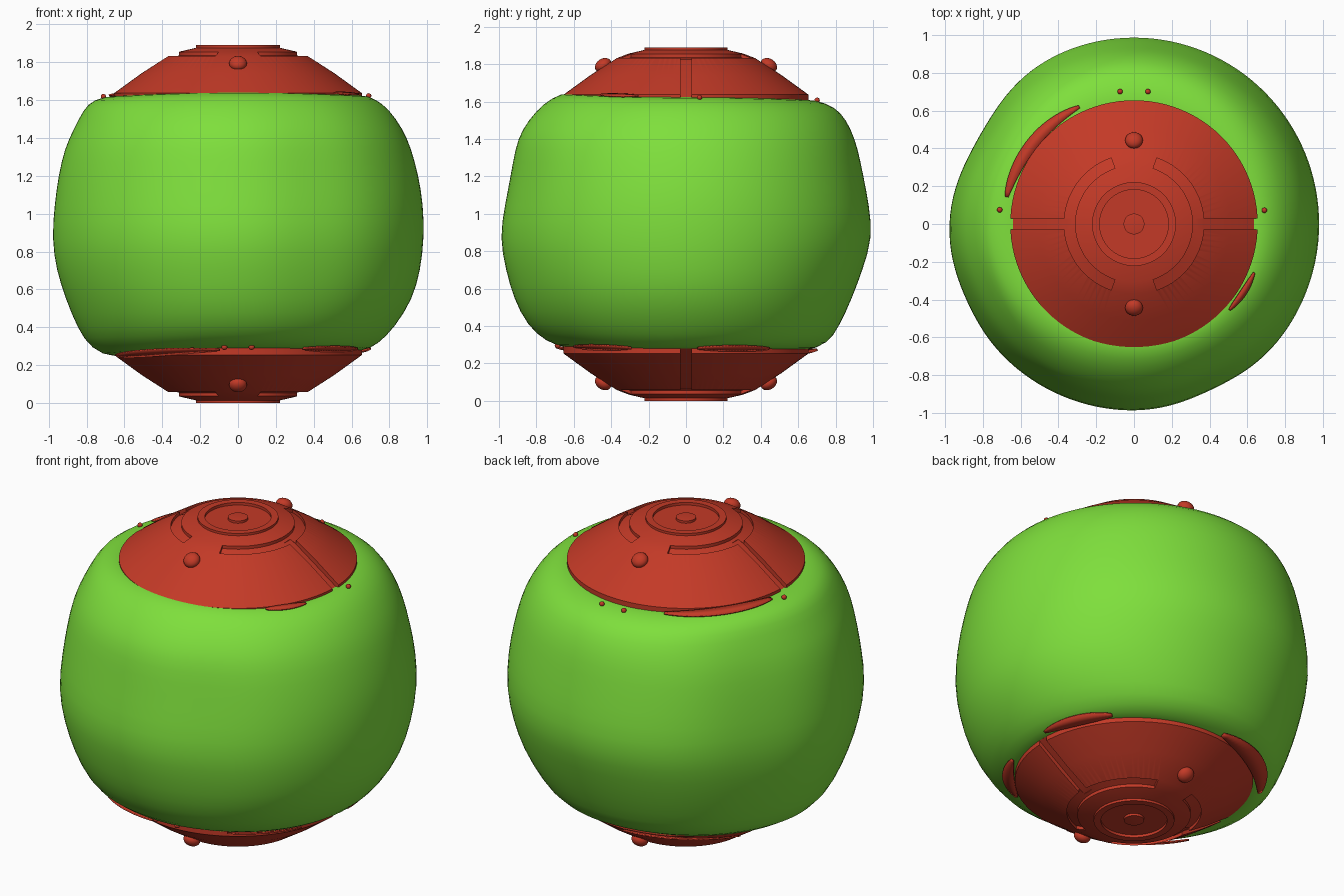
import bpy, bmesh, math
from mathutils import Vector

if "Cube" in bpy.data.objects:
    bpy.data.objects.remove(bpy.data.objects["Cube"])

H = 1.89          # total height, caps mirror about H / 2


def material(name, rgb):
    m = bpy.data.materials.new(name)
    m.diffuse_color = (*rgb, 1)
    m.use_nodes = True
    m.node_tree.nodes["Principled BSDF"].inputs["Base Color"].default_value = m.diffuse_color
    return m


GREEN = material("leaf green", (0.21, 0.74, 0.045))
RED = material("brick red", (0.55, 0.042, 0.02))


def make(name, verts, faces, mat, smooth=None):
    me = bpy.data.meshes.new(name)
    me.from_pydata([tuple(v) for v in verts], [], faces)
    bm = bmesh.new()
    bm.from_mesh(me)
    bmesh.ops.recalc_face_normals(bm, faces=bm.faces[:])
    bm.to_mesh(me)
    bm.free()
    me.materials.append(mat)
    ob = bpy.data.objects.new(name, me)
    bpy.context.collection.objects.link(ob)
    if smooth:
        bpy.ops.object.select_all(action='DESELECT')
        ob.select_set(True)
        bpy.context.view_layer.objects.active = ob
        bpy.ops.object.shade_smooth_by_angle(angle=math.radians(smooth))
    return ob


def rings(loops, n):
    """Side quads between consecutive rings of n vertices, plus end caps."""
    faces = [(i * n + j, i * n + (j + 1) % n, (i + 1) * n + (j + 1) % n, (i + 1) * n + j)
             for i in range(loops - 1) for j in range(n)]
    return faces + [tuple(range(n)), tuple(range((loops - 1) * n, loops * n))]


def lathe(profile, n):
    verts = [(r * math.cos(j * math.tau / n), r * math.sin(j * math.tau / n), z)
             for r, z in profile for j in range(n)]
    return verts, rings(len(profile), n)


# --- soft lumpy body: four side profiles blended around the axis ---
Z = [0.27, 0.31, 0.40, 0.55, 0.70, 0.87, 1.05, 1.20, 1.35, 1.45, 1.55, 1.605, 1.635]
SIDES = [  # right, back, left, front
    [.66, .74, .83, .925, .965, .985, .98, .955, .915, .87, .80, .73, .65],
    [.63, .76, .82, .89, .945, 1.0, .98, .95, .92, .885, .83, .75, .65],
    [.65, .78, .85, .915, .965, .99, .975, .955, .92, .87, .82, .77, .65],
    [.64, .75, .85, .925, .965, 1.0, .97, .94, .915, .88, .80, .72, .62],
]
LOW = [0.0, -0.01, -0.04, 0.01]     # height shift of the lower lip
HIGH = [0.0, -0.02, -0.005, 0.025]  # height shift of the upper lip


def blend(vals, a):
    q = (a / (math.pi / 2)) % 4
    i = int(q)
    t = (1 - math.cos((q - i) * math.pi)) / 2
    return vals[i] * (1 - t) + vals[(i + 1) % 4] * t


def dent(a, centre, width):
    d = (a - math.radians(centre) + math.pi) % math.tau - math.pi
    return math.exp(-(d / math.radians(width)) ** 2)


def body_point(a, s):
    i = min(int(s), len(Z) - 2)
    f = s - i

    def mix(vals):
        return vals[i] * (1 - f) + vals[i + 1] * f
    z = mix(Z)
    r = blend([mix(p) for p in SIDES], a)
    k = 1 - 0.045 * dent(a, 150, 20) - 0.02 * dent(a, 295, 14) - 0.01 * dent(a, 205, 12)
    r *= 1 + (k - 1) * math.sin(math.pi * min(max(s / 12, 0), 1))
    z += blend(LOW, a) * max(0, 1 - s / 2.5) + blend(HIGH, a) * max(0, 1 - (12 - s) / 2.5)
    return Vector((r * math.cos(a), r * math.sin(a), z))


N = 64
pts = [body_point(j * math.tau / N, s) for s in range(13) for j in range(N)]
inner_low = [Vector((p.x * .85, p.y * .85, 0.29)) for p in pts[:N]]
inner_high = [Vector((p.x * .85, p.y * .85, 1.60)) for p in pts[-N:]]
body = make("soft_body", inner_low + pts + inner_high, rings(15, N), GREEN, 180)
sub = body.modifiers.new("rounding", 'SUBSURF')
sub.levels = sub.render_levels = 1


# --- cutters for the arc and radial grooves of the cap ---
def prism(name, section, sweep):
    """Cross-section (r, z) carried through a list of placing functions."""
    n = len(section)
    verts = [place(r, z) for place in sweep for r, z in section]
    ob = make(name, verts, rings(len(sweep), n), RED)
    ob.hide_render = True
    ob.hide_set(True)
    return ob


def turned(a):
    return lambda r, z: (r * math.cos(a), r * math.sin(a), z)


def shifted(sx, y):
    return lambda r, z: (sx * r, y, z)


cutters = []
for sx, mid in ((1, 0), (-1, math.pi)):
    sweep = [turned(mid + math.radians(-71 + 142 * i / 32)) for i in range(33)]
    cutters.append(prism("arc_cutter", [(.312, 1.836), (.37, 1.812), (.37, 1.95), (.312, 1.95)], sweep))
    cutters.append(prism("slot_cutter", [(.33, 1.826), (.365, 1.811), (.72, 1.565), (.72, 1.95), (.33, 1.95)],
                         [shifted(sx, -.03), shifted(sx, .03)]))

# --- caps, with raised ring and centre button ---
CAP = [(.62, 1.56), (.655, 1.59), (.655, 1.637), (.51, 1.742), (.37, 1.832), (.305, 1.857),
       (.222, 1.876), (.222, 1.89), (.182, 1.89), (.182, 1.874), (.055, 1.874), (.055, 1.888), (.04, 1.89)]
top_cap = make("top_cap", *lathe(CAP, 96), RED)
for c in cutters:
    m = top_cap.modifiers.new("groove", 'BOOLEAN')
    m.operation, m.solver, m.object = 'DIFFERENCE', 'EXACT', c
dg = bpy.context.evaluated_depsgraph_get()
done = bpy.data.meshes.new_from_object(top_cap.evaluated_get(dg))
top_cap.modifiers.clear()
top_cap.data = done
cap_v = [v.co.copy() for v in done.vertices]
cap_f = [tuple(p.vertices) for p in done.polygons]
bpy.data.objects.remove(top_cap)
for c in cutters:
    bpy.data.objects.remove(c)
make("top_cap", cap_v, cap_f, RED, 20)
make("bottom_cap", [(v.x, v.y, H - v.z) for v in cap_v], cap_f, RED, 20)


# --- domed bolts on the cap slopes, small studs along the lips ---
def ball(name, centre, size, tilt=0.0, flat=1.0):
    bpy.ops.mesh.primitive_uv_sphere_add(segments=20, ring_count=12, radius=size,
                                         location=centre, rotation=(tilt, 0, 0))
    ob = bpy.context.object
    ob.name = name
    ob.scale.z = flat
    ob.data.materials.append(RED)
    bpy.ops.object.shade_smooth()


for sy in (-1, 1):
    ball("top_bolt", (0, sy * .443, 1.794), .047, -sy * .58, .75)
    ball("bottom_bolt", (0, sy * .443, H - 1.794), .047, sy * .58, .75)
for deg in (84, 96, 6, 174):
    a = math.radians(deg)
    ball("top_stud", body_point(a, 11.45) + Vector((0, 0, .004)), .014)
for deg in (264, 276):
    a = math.radians(deg)
    ball("bottom_stud", body_point(a, 0.45), .016)


# --- slivers of the red flange showing through the lips ---
def sliver(name, start, end, s0, s1, lift):
    steps, verts = 24, []
    for i in range(steps + 1):
        a = math.radians(start + (end - start) * i / steps)
        w = math.sin(math.pi * (.03 + .94 * i / steps)) ** .6
        mid, half = (s0 + s1) / 2, (s1 - s0) / 2 * w
        for s in (mid - half, mid + half):
            verts.append(body_point(a, s) + Vector((0, 0, lift)))
    faces = [(2 * i, 2 * i + 2, 2 * i + 3, 2 * i + 1) for i in range(steps)]
    ob = make(name, verts, faces, RED, 30)
    ob.modifiers.new("thickness", 'SOLIDIFY').thickness = 0.008


sliver("top_flange", 115, 168, 11.35, 11.95, .012)
sliver("top_flange", 318, 338, 11.3, 11.7, .012)
for start, end in ((205, 262), (300, 335), (5, 40), (95, 150)):
    sliver("bottom_flange", start, end, 0.1, 0.8, -.01)
